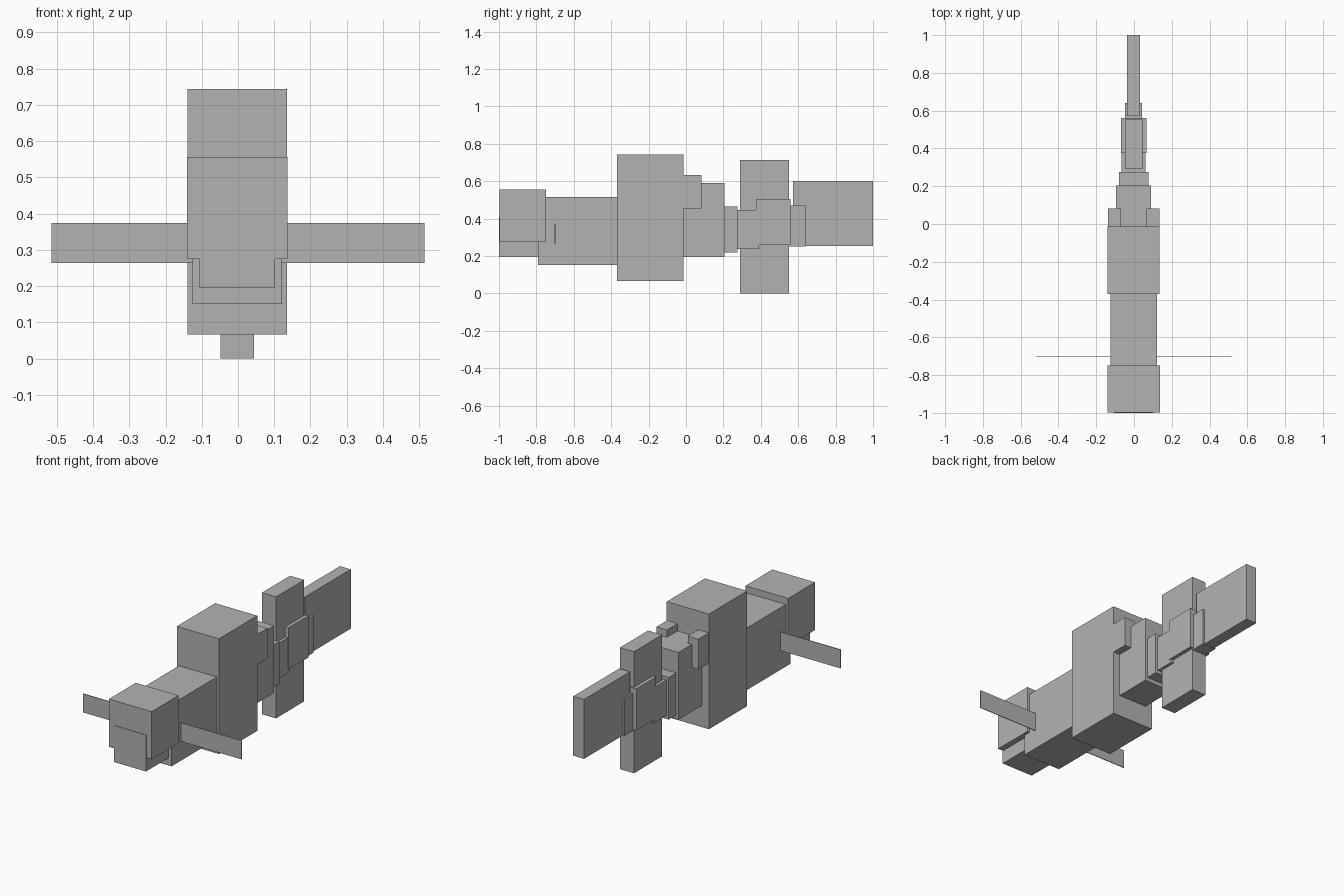
import bpy

cube = bpy.data.objects.get("Cube")
if cube:
    bpy.data.objects.remove(cube, do_unlink=True)

# One plain grey for the whole fish
grey = bpy.data.materials.new("plain grey")
grey.use_nodes = True
colour = (0.45, 0.45, 0.45, 1)
grey.diffuse_color = colour
grey.node_tree.nodes["Principled BSDF"].inputs["Base Color"].default_value = colour


def block(name, x, y, z):
    """Box from (min, max) ranges along each axis."""
    ranges = (x, y, z)
    bpy.ops.mesh.primitive_cube_add(size=1, location=[(a + b) / 2 for a, b in ranges])
    ob = bpy.context.object
    ob.name = name
    ob.scale = [b - a for a, b in ranges]
    bpy.ops.object.transform_apply(location=False, rotation=False, scale=True)
    ob.data.materials.append(grey)
    return ob


def centred(name, half_width, y, z, mid=-0.002):
    return block(name, (mid - half_width, mid + half_width), y, z)


# Head and jaw
centred("head", 0.139, (-0.997, -0.748), (0.275, 0.556))
centred("jaw", 0.104, (-1.0, -0.75), (0.196, 0.41))

# Body, stepping down towards the tail
centred("front_body", 0.123, (-0.79, -0.36), (0.151, 0.516))
centred("middle_body", 0.137, (-0.37, -0.014), (0.067, 0.744))
centred("rear_body", 0.093, (-0.03, 0.205), (0.195, 0.59))
centred("tail_base", 0.078, (0.19, 0.275), (0.218, 0.466))
centred("tail_stem", 0.063, (0.26, 0.39), (0.238, 0.446))
centred("tail_joint", 0.067, (0.375, 0.56), (0.26, 0.505))
centred("tail_tip", 0.045, (0.545, 0.64), (0.252, 0.471))

# Side fins, one thin plate each
for side, sign in (("left", 1), ("right", -1)):
    x = sorted((sign * 0.10, sign * 0.515))
    block(side + "_fin", x, (-0.702, -0.698), (0.264, 0.374))
    # Shoulder lumps behind the middle body
    x = sorted((sign * 0.067 - 0.002, sign * 0.136 - 0.002))
    block(side + "_back_lump", x, (-0.03, 0.082), (0.455, 0.633))

# Upright fin and tail fin
centred("upright_fin", 0.046, (0.29, 0.552), (0, 0.714))
centred("tail_fin", 0.035, (0.573, 1.0), (0.253, 0.602))
